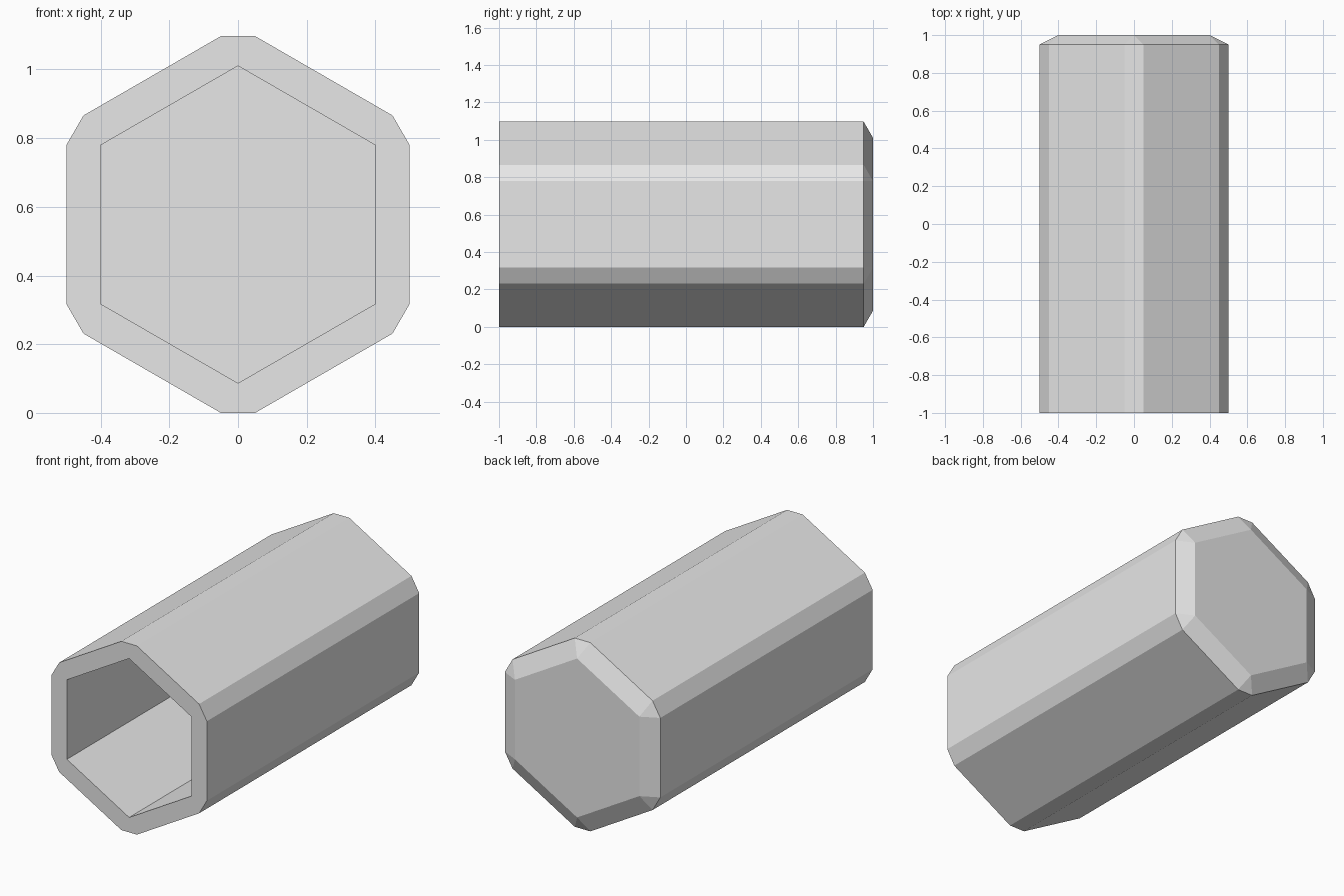
import bpy
import bmesh
from math import cos, sin, pi, sqrt
from mathutils import Vector

cube = bpy.data.objects.get("Cube")
if cube:
    bpy.data.objects.remove(cube, do_unlink=True)

APOTHEM = 0.5           # centre to outer flat
INNER = 0.4             # centre to bore and cap flats
HALF_EDGE = INNER / sqrt(3)
FRONT, SHOULDER, BACK, FLOOR = -1.0, 0.95, 1.0, 0.9
CENTRE_Z = sin(pi / 3) * APOTHEM + HALF_EDGE * 0.5

# Plain grey material
grey = bpy.data.materials.new("plain grey")
grey.use_nodes = True
colour = (0.8, 0.8, 0.8, 1)
grey.diffuse_color = colour
grey.node_tree.nodes["Principled BSDF"].inputs["Base Color"].default_value = colour

bm = bmesh.new()


def outer_ring(y):
    """Hexagon with clipped corners, two points per flat."""
    ring = []
    for i in range(6):
        a = i * pi / 3
        for s in (-HALF_EDGE, HALF_EDGE):
            ring.append(bm.verts.new((APOTHEM * cos(a) - s * sin(a), y,
                                      CENTRE_Z + APOTHEM * sin(a) + s * cos(a))))
    return ring


def hexagon(y):
    """Sharp hexagon, one point per corner."""
    r = 2 * HALF_EDGE
    return [bm.verts.new((r * cos(i * pi / 3 - pi / 6), y,
                          CENTRE_Z + r * sin(i * pi / 3 - pi / 6))) for i in range(6)]


def bridge(a, b):
    n = len(a)
    for i in range(n):
        j = (i + 1) % n
        bm.faces.new((a[i], a[j], b[j], b[i]))


def bevel_band(ring, hexa):
    """Join a clipped ring to a hexagon: quads on flats, triangles on corners."""
    for i in range(6):
        j = (i + 1) % 6
        p, q, r = ring[2 * i], ring[2 * i + 1], ring[2 * j]
        bm.faces.new((p, q, hexa[j], hexa[i]))
        bm.faces.new((q, r, hexa[j]))


# Outer wall, front rim, bore and chamfered back cap
front_outer, shoulder = outer_ring(FRONT), outer_ring(SHOULDER)
mouth, bore_floor, cap = hexagon(FRONT), hexagon(FLOOR), hexagon(BACK)
bridge(front_outer, shoulder)
bevel_band(front_outer, mouth)
bevel_band(shoulder, cap)
bridge(mouth, bore_floor)
bm.faces.new(bore_floor)
bm.faces.new(cap)
bmesh.ops.recalc_face_normals(bm, faces=bm.faces)

mesh = bpy.data.meshes.new("hexagonal_tube")
bm.to_mesh(mesh)
bm.free()
mesh.materials.append(grey)
tube = bpy.data.objects.new("hexagonal_tube", mesh)
bpy.context.scene.collection.objects.link(tube)

# Rest the lowest flat on the ground
lowest = min(v.co.z for v in mesh.vertices)
for v in mesh.vertices:
    v.co -= Vector((0, 0, lowest))
